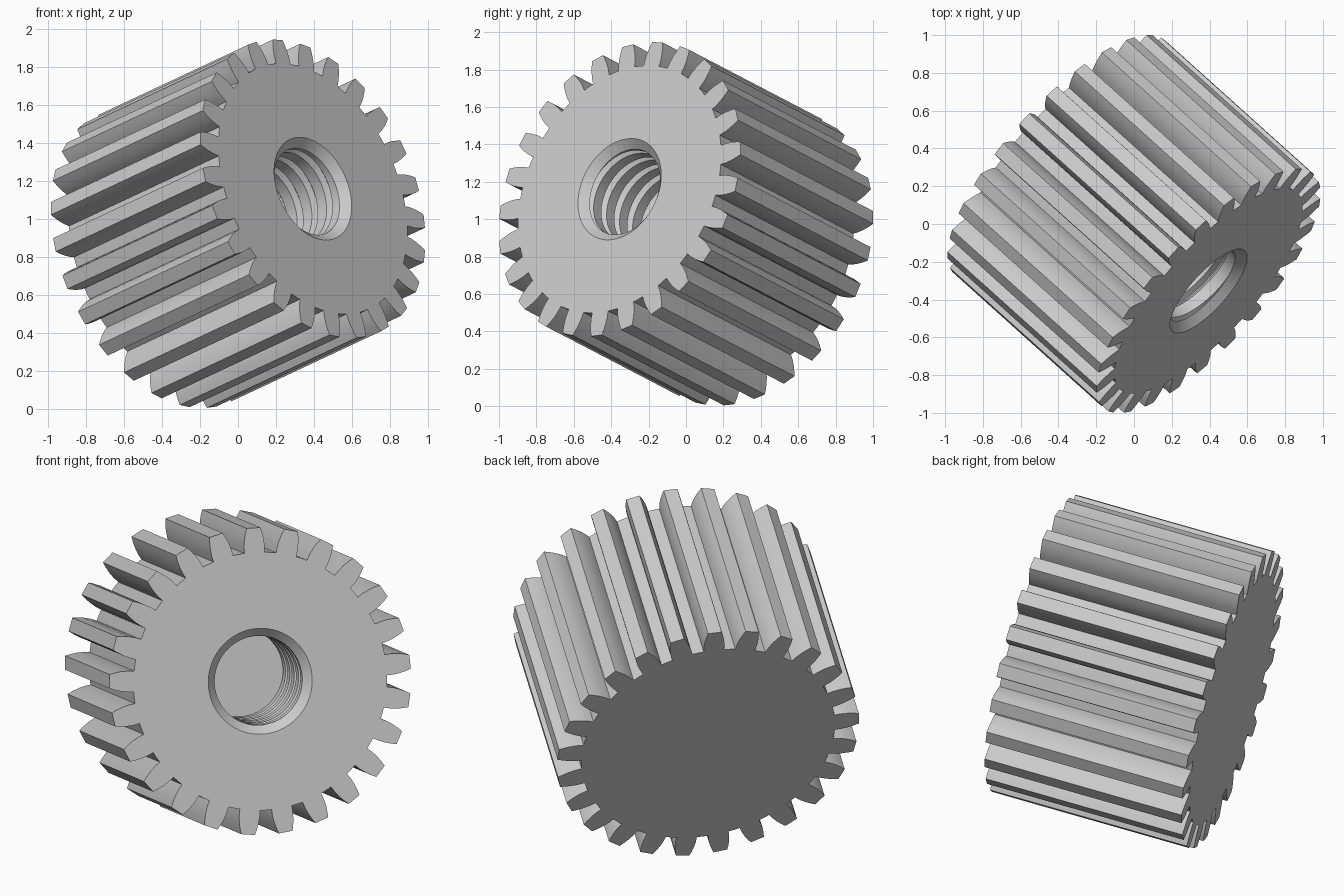
import bpy, bmesh
from math import sin, cos, pi, radians
from mathutils import Matrix, Vector

cube = bpy.data.objects.get("Cube")
if cube:
    bpy.data.objects.remove(cube, do_unlink=True)

TEETH, LENGTH = 25, 1.125
RIM, MINOR, MAJOR = 0.287, 0.242, 0.272        # bore radii
CHAMFER, DEPTH, PITCH = 0.045, 0.55, 0.11      # bore depths
FRONT = LENGTH / 2

# Tilted gear frame: local z is the shaft axis, local x points up the face
axis = Vector((0.702, -0.631, 0.329)).normalized()
up = (Vector((0, 0, 1)) - axis * axis.z).normalized()
frame = Matrix((up, axis.cross(up), axis)).transposed().to_4x4()
frame.translation = (0, 0, 0.975)

steel = bpy.data.materials.new("light_grey_metal")
steel.use_nodes = True
steel.diffuse_color = (0.6, 0.6, 0.6, 1)
steel.node_tree.nodes["Principled BSDF"].inputs["Base Color"].default_value = (0.6, 0.6, 0.6, 1)


def polar(r, a, z):
    return (r * cos(a), r * sin(a), z)


def finish(bm, name):
    mesh = bpy.data.meshes.new(name)
    bm.to_mesh(mesh)
    bm.free()
    obj = bpy.data.objects.new(name, mesh)
    bpy.context.collection.objects.link(obj)
    mesh.materials.append(steel)
    obj.matrix_world = frame
    bpy.ops.object.select_all(action="DESELECT")
    obj.select_set(True)
    bpy.context.view_layer.objects.active = obj
    bpy.ops.object.shade_smooth_by_angle(angle=radians(25))


def bridge(bm, a, b, closed):
    n = len(a)
    for j in range(n if closed else n - 1):
        k = (j + 1) % n
        bm.faces.new((a[j], a[k], b[k], b[j]))


# Tooth outline: rounded flanks, narrow flat tip, short root land
flank = [(0.70, 4.6), (0.735, 4.45), (0.77, 4.0), (0.805, 3.3), (0.833, 2.6)]
tooth = [(r, -h) for r, h in flank] + [(r, h) for r, h in reversed(flank)] + [(0.70, 7.2)]
outline = [(r, radians(h - 1.8) + i * 2 * pi / TEETH) for i in range(TEETH) for r, h in tooth]

# Gear body: back cap, toothed wall, front face and bore chamfer
bm = bmesh.new()
rings = [[bm.verts.new(polar(r, a, z)) for r, a in outline] for z in (-FRONT, FRONT)]
for radius, z in ((RIM, FRONT), (MINOR, FRONT - CHAMFER)):
    rings.append([bm.verts.new(polar(radius, a, z)) for r, a in outline])
for lower, upper in zip(rings, rings[1:]):
    bridge(bm, lower, upper, True)
bm.faces.new(reversed(rings[0]))
finish(bm, "gear_body")

# Threaded bore: helical V groove swept around the wall
SEGMENTS = 96
groove = [(0.0, MINOR), (0.6, MINOR), (0.77, MAJOR), (0.83, MAJOR)]
bm = bmesh.new()
rows = []
for turn in range(8):
    for p, r in groove:
        row = []
        for j in range(SEGMENTS + 1):
            t = j / SEGMENTS
            depth = min(max((turn + p - t) * PITCH, CHAMFER), DEPTH)
            row.append(bm.verts.new(polar(r, 2 * pi * t, FRONT - depth)))
        rows.append(row)
for a, b in zip(rows, rows[1:]):
    bridge(bm, a, b, False)
bmesh.ops.remove_doubles(bm, verts=bm.verts, dist=1e-5)
bmesh.ops.dissolve_degenerate(bm, edges=bm.edges, dist=1e-5)
finish(bm, "threaded_bore")

# Flat floor of the blind bore
bm = bmesh.new()
bm.faces.new([bm.verts.new(polar(MAJOR, 2 * pi * j / SEGMENTS, FRONT - DEPTH)) for j in range(SEGMENTS)])
finish(bm, "bore_floor")
